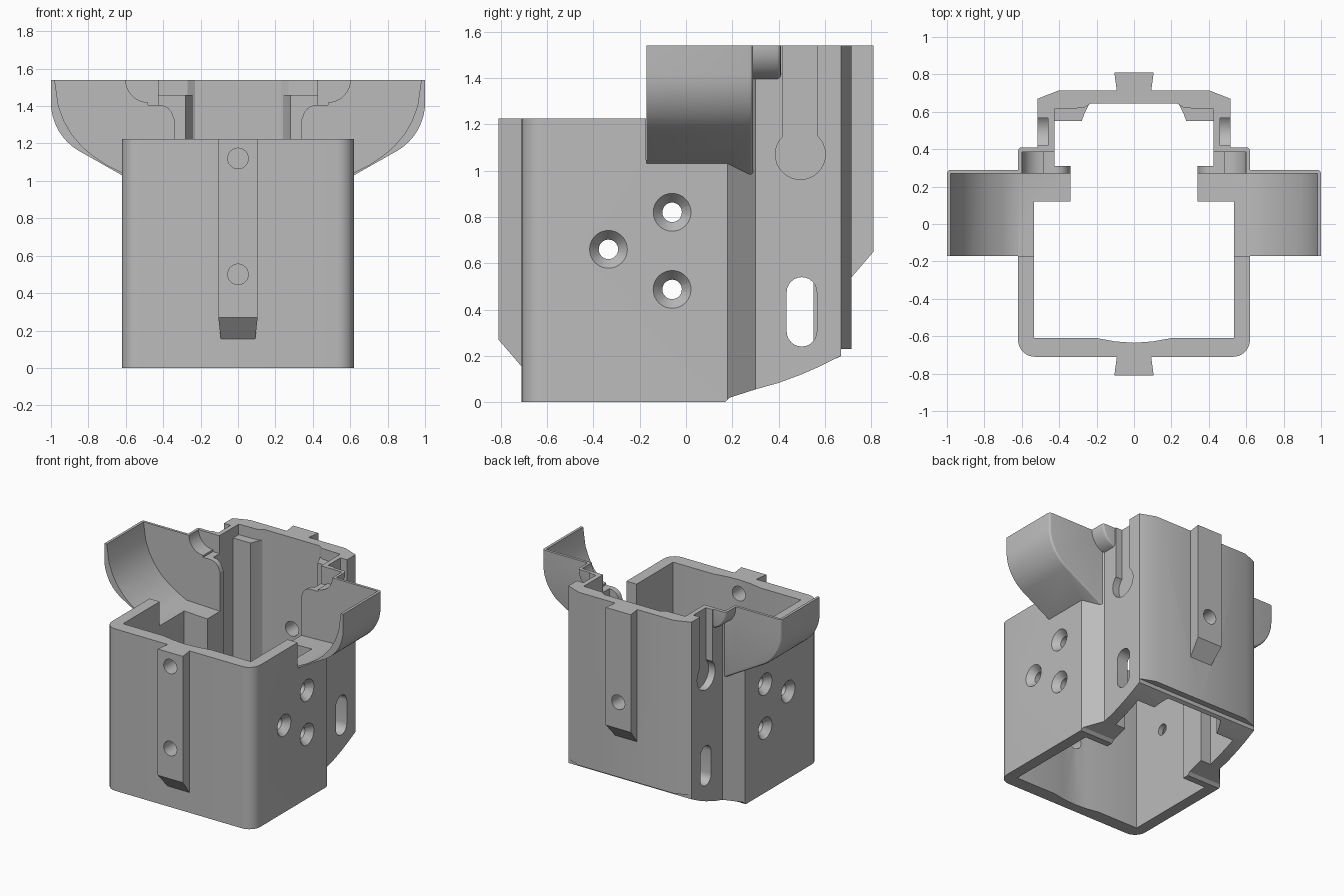
import bpy, bmesh, math
from mathutils import Matrix, Vector

if "Cube" in bpy.data.objects:
    bpy.data.objects.remove(bpy.data.objects["Cube"])

TOP, RIM = 1.54, 1.225      # back height, front rim height
HIGH = 1.7                  # everything tall is trimmed to TOP at the end

grey = bpy.data.materials.new("plain grey")
grey.use_nodes = True
grey.diffuse_color = (0.5, 0.5, 0.5, 1)
grey.node_tree.nodes["Principled BSDF"].inputs["Base Color"].default_value = (0.5, 0.5, 0.5, 1)


def arc(cx, cy, r, a0, a1, n=10):
    """Points on an arc, angles in degrees."""
    angles = [math.radians(a0 + (a1 - a0) * i / n) for i in range(n + 1)]
    return [(cx + r * math.cos(a), cy + r * math.sin(a)) for a in angles]


def both(half):
    """Close a right-hand outline with its mirror image."""
    return half + [(-x, y) for x, y in reversed(half) if x > 0]


def finish(bm, name):
    bmesh.ops.recalc_face_normals(bm, faces=bm.faces)
    mesh = bpy.data.meshes.new(name)
    bm.to_mesh(mesh)
    bm.free()
    mesh.materials.append(grey)
    ob = bpy.data.objects.new(name, mesh)
    bpy.context.collection.objects.link(ob)
    return ob


def prism(name, outline, axis, lo, hi, edit=None):
    """Extrude an outline along an axis (x: y,z  y: x,z  z: x,y)."""
    place = {"x": lambda u, v, t: (t, u, v),
             "y": lambda u, v, t: (u, t, v),
             "z": lambda u, v, t: (u, v, t)}[axis]
    bm = bmesh.new()
    face = bm.faces.new([bm.verts.new(place(u, v, lo)) for u, v in outline])
    out = bmesh.ops.extrude_face_region(bm, geom=[face])
    move = Vector(place(0, 0, hi - lo))
    bmesh.ops.translate(bm, verts=[g for g in out["geom"] if isinstance(g, bmesh.types.BMVert)], vec=move)
    bmesh.ops.recalc_face_normals(bm, faces=bm.faces)
    if edit:
        edit(bm)
    return finish(bm, name)


def box(name, x0, x1, y0, y1, z0, z1):
    return prism(name, [(x0, y0), (x1, y0), (x1, y1), (x0, y1)], "z", z0, z1)


def cone(name, axis, centre, r0, r1, depth):
    """Cylinder or cone whose r1 end points along +axis."""
    turn = Matrix.Rotation(math.pi / 2, 4, "Y") if axis == "x" else Matrix.Rotation(-math.pi / 2, 4, "X")
    bm = bmesh.new()
    bmesh.ops.create_cone(bm, cap_ends=True, segments=32, radius1=r0, radius2=r1,
                          depth=depth, matrix=Matrix.Translation(centre) @ turn)
    return finish(bm, name)


def combine(target, tool, mode="DIFFERENCE"):
    mod = target.modifiers.new("combine", "BOOLEAN")
    mod.operation, mod.object, mod.solver = mode, tool, "EXACT"
    bpy.context.view_layer.objects.active = target
    bpy.ops.object.modifier_apply(modifier=mod.name)
    bpy.data.objects.remove(tool)


def mirrored(target, make, mode="DIFFERENCE"):
    """Apply a tool made on +x and again on -x."""
    for side in (1, -1):
        tool = make()
        if side < 0:
            tool.data.transform(Matrix.Scale(-1, 4, (1, 0, 0)))
            tool.data.flip_normals()
        combine(target, tool, mode)


# Outer body
body = prism("holder_body", both([(0, -.71)] + arc(.53, -.62, .09, -90, 0, 8) +
             [(.62, .18), (.515, .30), (.515, .67), (.4, .715), (0, .715)]), "z", 0, HIGH)

# Side wings: curved shells closed at the back
wing_out = [(.4, HIGH), (1, HIGH)] + arc(.70, 1.42, .30, 0, -60, 12) + [(.62, 1.03), (.4, .905)]


def round_back(bm):
    rim = [e for e in bm.edges if all(v.co.y > .28 for v in e.verts) and max(v.co.x for v in e.verts) > .5]
    bmesh.ops.bevel(bm, geom=rim, offset=.02, segments=3, affect="EDGES", profile=.5)


mirrored(body, lambda: prism("wing", wing_out, "y", -.17, .29, round_back), "UNION")

# Rounded pouches behind the wings
pouch = [(.45, HIGH), (.62, HIGH), (.62, 1.53)] + arc(.48, 1.53, .14, 0, -90, 8)[1:] + [(.45, 1.39)]


def round_pouch(bm):
    rim = [e for e in bm.edges if all(v.co.y > .4 for v in e.verts) and max(v.co.x for v in e.verts) > .46]
    bmesh.ops.bevel(bm, geom=rim, offset=.02, segments=3, affect="EDGES", profile=.5)


mirrored(body, lambda: prism("pouch", pouch, "y", .25, .41, round_pouch), "UNION")


# Dovetail rails with sloped lower ends
def dovetail(bm):
    for v in bm.verts:
        if abs(v.co.y) < .75:
            v.co.x *= .85


combine(body, prism("front_rail", [(-.69, .13), (-.81, .27), (-.81, HIGH), (-.69, HIGH)],
                    "x", -.105, .105, dovetail), "UNION")
combine(body, prism("back_rail", [(.69, .51), (.81, .65), (.81, HIGH), (.69, HIGH)],
                    "x", -.105, .105, dovetail), "UNION")

# Main cavity
combine(body, prism("cavity", both([(0, -.635), (.1, -.628), (.2, -.61), (.535, -.61), (.535, .12),
                    (.34, .12), (.34, .31), (.425, .31), (.425, .615), (.27, .62), (.23, .645), (0, .645)]),
                    "z", -.2, HIGH + .2))

# Inner back columns
mirrored(body, lambda: prism("column", [(.45, .55), (.28, .55), (.265, .59), (.235, .65), (.45, .65)],
                             "z", .1, 1.46), "UNION")

# Wing interiors, open to the front
wing_in = [(.2, 1.8), (.98, 1.8), (.98, 1.54)] + \
          [(.96, 1.4), (.93, 1.32), (.89, 1.25), (.83, 1.18), (.77, 1.13), (.7, 1.085), (.62, 1.045), (.2, 1.03)]
mirrored(body, lambda: prism("wing_space", wing_in, "y", -.172, .27))

# Arched notch through the back plate into the pouch
notch = [(.2, 1.8), (.2, 1.33), (.34, 1.33)] + arc(.42, 1.33, .075, 170, 90, 6) + \
        [(.48, 1.405), (.48, 1.42)] + arc(.48, 1.54, .12, -85, 0, 8) + [(.6, 1.8)]
mirrored(body, lambda: prism("notch", notch, "y", .2, .385))

# Trim the front rim, the top and the curved underside
combine(body, box("rim_trim", -1.2, 1.2, -1, -.17, RIM, 2))
combine(body, box("top_trim", -1.2, 1.2, -1, 1, TOP, 2))
combine(body, prism("under_trim", [(.17, -.2), (.17, 0), (.19, .02), (.3, .055), (.4, .083), (.5, .12),
                    (.58, .155), (.67, .2), (.67, .23), (.95, .23), (.95, -.2)], "x", -1.2, 1.2))

# Keyhole recesses and long slots in the narrow sides
mirrored(body, lambda: box("key_slot", .46, .56, .42, .568, 1.07, 1.8))
mirrored(body, lambda: cone("key_round", "x", (.51, .494, 1.07), .108, .108, .10))
slot = arc(.5, .475, .065, 0, 180, 12) + arc(.5, .305, .065, 180, 360, 12)
mirrored(body, lambda: prism("long_slot", slot, "x", .3, .7))

# Countersunk screw holes in the broad sides
for y, z in ((-.335, .66), (-.06, .82), (-.06, .487)):
    mirrored(body, lambda: cone("screw_hole", "x", (.6, y, z), .042, .042, .3))
    mirrored(body, lambda: cone("countersink", "x", (.6, y, z), .04, .09, .06))

# Round holes in the rails
for y, z in ((-.72, 1.12), (-.72, .5), (.72, .85)):
    combine(body, cone("rail_hole", "y", (0, y, z), .055, .055, .3))

# Smooth the curves and keep the corners crisp
bpy.ops.object.select_all(action="DESELECT")
body.select_set(True)
bpy.context.view_layer.objects.active = body
bpy.ops.object.shade_smooth_by_angle(angle=math.radians(25))
